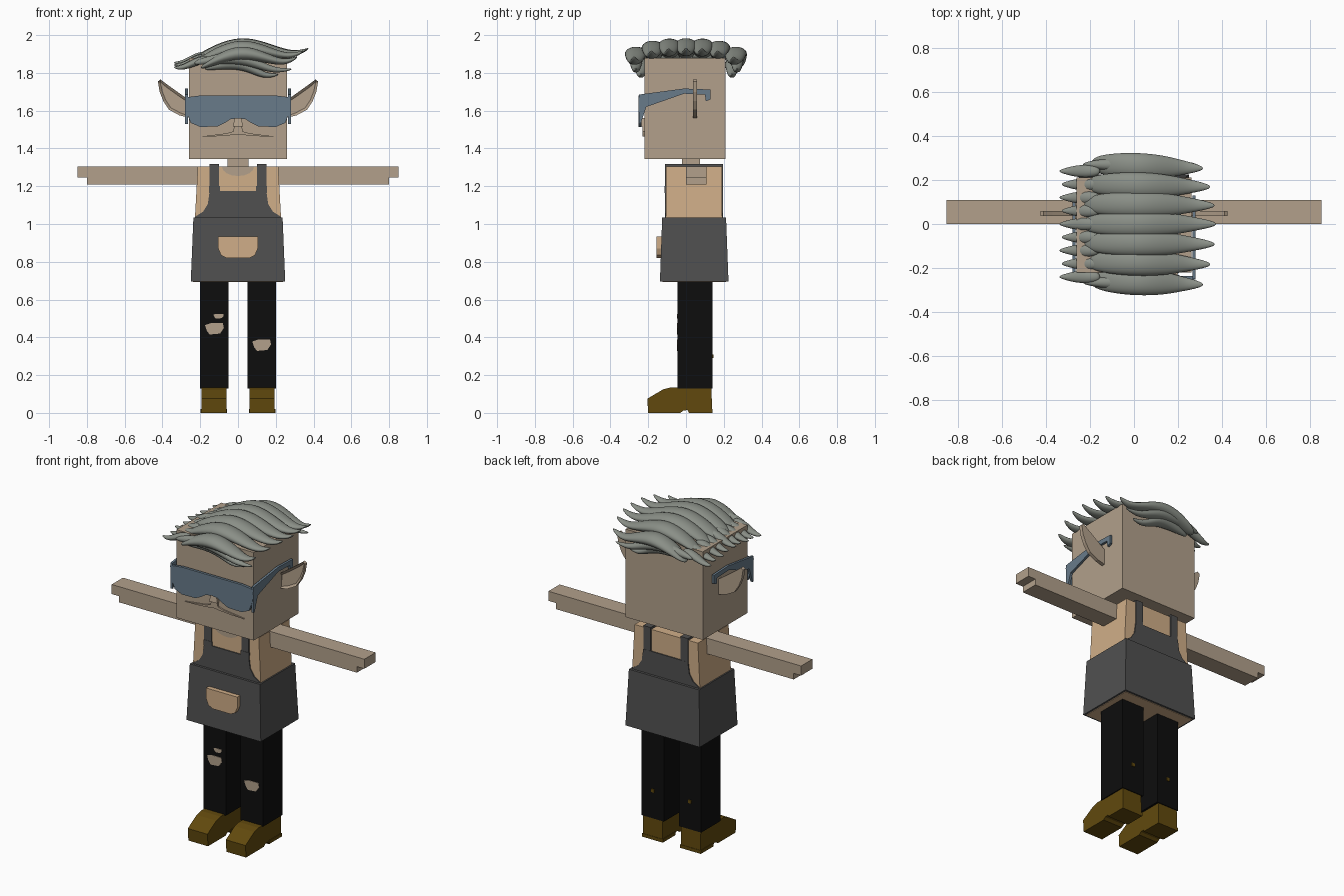
import bpy, bmesh, math
from mathutils import Vector

cube = bpy.data.objects.get("Cube")
if cube:
    bpy.data.objects.remove(cube, do_unlink=True)


def material(name, *rgb):
    """Flat material from display values out of 255, stored as linear."""
    colour = [(c / 255 / 12.92) if c < 11 else ((c / 255 + .055) / 1.055) ** 2.4 for c in rgb] + [1]
    m = bpy.data.materials.new(name)
    m.diffuse_color = colour
    m.use_nodes = True
    m.node_tree.nodes["Principled BSDF"].inputs["Base Color"].default_value = colour
    return m


SKIN = material("skin", 178, 160, 139)
SHIRT = material("tan cloth", 208, 174, 136)
APRON = material("charcoal apron", 80, 80, 80)
TROUSERS = material("black trousers", 13, 13, 13)
BOOT = material("brown boot leather", 97, 73, 13)
HAIR = material("grey hair", 138, 143, 135)
GLASS = material("slate blue glasses", 104, 123, 138)


def finish(name, bm, mat):
    bmesh.ops.recalc_face_normals(bm, faces=bm.faces)
    mesh = bpy.data.meshes.new(name)
    bm.to_mesh(mesh)
    bm.free()
    mesh.materials.append(mat)
    obj = bpy.data.objects.new(name, mesh)
    bpy.context.collection.objects.link(obj)
    return obj


def bridge(bm, rings):
    """Skin a list of vertex rings and cap both ends."""
    for a, b in zip(rings, rings[1:]):
        for i in range(len(a)):
            j = (i + 1) % len(a)
            bm.faces.new((a[i], a[j], b[j], b[i]))
    return bm.faces.new(rings[0]), bm.faces.new(rings[-1])


def prism(name, points, start, end, mat, axis="y", side=1, recess=0):
    """Extrude an outline along x or y; a recess sinks the starting face."""
    bm = bmesh.new()
    rings = []
    for d in (start, end):
        rings.append([bm.verts.new((side * p, d, q) if axis == "y" else (side * d, p, q))
                      for p, q in points])
    front, _ = bridge(bm, rings)
    bmesh.ops.recalc_face_normals(bm, faces=bm.faces)
    if recess:
        bmesh.ops.inset_individual(bm, faces=[front], thickness=.014, depth=-recess)
    return finish(name, bm, mat)


def block(name, low, high, mat):
    """Frustum between two rectangles given as (x0, x1, y0, y1, z)."""
    bm = bmesh.new()
    rings = [[bm.verts.new((x, y, z)) for x, y in ((a, c), (b, c), (b, d), (a, d))]
             for a, b, c, d, z in (low, high)]
    bridge(bm, rings)
    return finish(name, bm, mat)


def box(name, x0, x1, y0, y1, z0, z1, mat):
    return block(name, (x0, x1, y0, y1, z0), (x0, x1, y0, y1, z1), mat)


def mirrored(points):
    """Complete a right-hand outline with its reflection."""
    return points + [(-x, z) for x, z in reversed(points) if x]


def lock(name, sections, y, reach=1, drop=0, fan=0):
    """Tapered hair lock through (x, z, half width, half thickness)."""
    bm = bmesh.new()
    rings = []
    for x, z, w, t in sections:
        ring = []
        for k in range(6):
            a = math.tau * k / 6
            ring.append(bm.verts.new((x * reach, y + fan * x + 1.15 * w * math.cos(a),
                                      z - drop + 1.15 * t * math.sin(a))))
        rings.append(ring)
    bridge(bm, rings)
    for f in bm.faces:
        f.smooth = True
    obj = finish(name, bm, HAIR)
    obj.modifiers.new("Smooth", "SUBSURF").levels = 2
    obj.modifiers["Smooth"].render_levels = 2
    return obj


# Head, neck and body
box("head", -.26, .26, -.22, .21, 1.345, 1.88, SKIN)
box("neck", -.055, .055, -.02, .075, 1.29, 1.36, SKIN)
block("torso", (-.235, .235, -.107, .192, .9), (-.213, .213, -.105, .19, 1.305), SHIRT)
neckline = [(.085 * math.cos(a * math.pi / 8), 1.304 - .05 * math.sin(a * math.pi / 8))
            for a in range(9)]
prism("neckline", neckline, -.109, -.1, SKIN)

# Apron: skirt, bibs, pocket and straps
block("apron_skirt", (-.25, .25, -.138, .225, .695), (-.236, .236, -.126, .212, 1.035), APRON)
box("shirt_hem", -.238, .238, -.125, .212, .692, .7, SHIRT)
bib = mirrored([(.228, 1.02), (.225, 1.04), (.185, 1.065), (.16, 1.105), (.15, 1.175)])
prism("bib_front", bib, -.112, -.104, APRON)
prism("bib_back", bib, .188, .197, APRON)
pocket = mirrored([(.105, .935), (.105, .87), (.09, .835), (.06, .82)])
prism("apron_pocket", pocket, -.157, -.125, SHIRT)

# Boot sole, heel notch and toe seen from the side
boot = [(-.2, 0), (-.205, .075), (-.12, .125), (-.08, .135), (.135, .135),
        (.138, 0), (.015, 0), (.008, .015), (-.015, .012), (-.03, 0)]
ear = [(.25, 1.56), (.25, 1.65), (.3, 1.685), (.37, 1.735), (.41, 1.765), (.424, 1.755),
       (.415, 1.7), (.395, 1.65), (.365, 1.605), (.31, 1.575)]
temple = [(-.25, 1.685), (-.01, 1.717), (.13, 1.712), (.13, 1.66), (.105, 1.65),
          (.1, 1.685), (-.01, 1.69), (-.21, 1.62), (-.24, 1.53), (-.25, 1.53)]
whisker = [(0, 1.525), (.02, 1.52), (.025, 1.49), (.06, 1.48), (.2, 1.463),
           (.12, 1.464), (.04, 1.47), (0, 1.475)]

for side, label in ((1, "left"), (-1, "right")):
    def span(a, b):
        return sorted((side * a, side * b))

    box(label + "_arm", *span(.2, .85), 0, .108, 1.247, 1.305, SKIN)
    box(label + "_arm_underside", *span(.2, .8), 0, .108, 1.21, 1.25, SKIN)
    box(label + "_strap", *span(.1, .15), -.111, .196, 1.16, 1.318, APRON)
    box(label + "_strap_buckle", *span(.096, .153), -.113, -.1, 1.165, 1.2, APRON)
    box(label + "_leg", *span(.05, .2), -.045, .14, .13, .72, TROUSERS)
    prism(label + "_boot", boot, .062, .194, BOOT, "x", side)
    box(label + "_sole", *span(.058, .198), .02, .14, 0, .02, BOOT)
    prism(label + "_ear", ear, .036, .058, SKIN, side=side, recess=.012)
    prism(label + "_glasses_temple", temple, .266, .28, GLASS, "x", side)
    prism(label + "_moustache", whisker, -.229, -.215, SKIN, side=side)
    box(label + "_trouser_spot", *span(.115, .135), .139, .145, .29, .31, BOOT)

# Wraparound lens and nose
lens = mirrored([(0, 1.68), (.2, 1.68), (.28, 1.67), (.275, 1.6), (.25, 1.535),
                 (.2, 1.514), (.11, 1.516), (.07, 1.535), (.04, 1.555), (0, 1.56)])
prism("glasses_lens", lens, -.252, -.236, GLASS)
block("nose", (-.027, .027, -.24, -.21, 1.515), (-.018, .018, -.232, -.21, 1.56), SKIN)

# Torn trouser knees with bare skin
rip = [(-.05, .02), (-.02, .03), (.045, .03), (.05, .005), (.03, -.025), (-.025, -.03), (-.04, -.01)]
for name, x, z, w, h in (("right_knee_rip", -.125, .445, 1, 1),
                         ("right_thigh_rip", -.103, .512, .55, .42),
                         ("left_knee_rip", .125, .358, 1, 1)):
    prism(name, [(x + w * a, z + h * b) for a, b in rip], -.048, -.04, SKIN)

# Swept hair: long locks over the crown towards the left
crown = [(-.24, 1.87, .03, .012), (-.13, 1.92, .055, .03), (.02, 1.957, .064, .043),
         (.16, 1.93, .055, .03), (.27, 1.9, .033, .018), (.335, 1.91, .02, .012),
         (.375, 1.93, .006, .005)]
for i in range(-3, 4):
    y = .088 * i
    edge = abs(i) / 3
    lock("crown_lock_%d" % (i + 4), crown, y, 1 - .16 * edge ** 2, .045 * edge ** 3, -.03 * edge)

# Drooping locks along the front and back of the head
droop = [(-.24, 1.85, .01, .012), (-.12, 1.875, .03, .028), (.02, 1.88, .04, .035),
         (.12, 1.84, .03, .025), (.2, 1.81, .02, .015), (.29, 1.82, .005, .005)]
for y, name in ((-.265, "front"), (.27, "back")):
    lock(name + "_droop_lock", droop, y, 1)
    lock(name + "_low_lock", droop, y * .9, .75, .028)

# Short tufts falling over the right side
tuft = [(-.15, 1.9, .02, .015), (-.21, 1.89, .032, .024), (-.27, 1.862, .026, .018),
        (-.31, 1.85, .015, .011), (-.34, 1.855, .005, .005)]
for i in range(9):
    y = .06 * (i - 4)
    lock("side_tuft_%d" % (i + 1), tuft, y, 1 - .03 * (i % 2), .025 * abs(i - 4) / 4)
